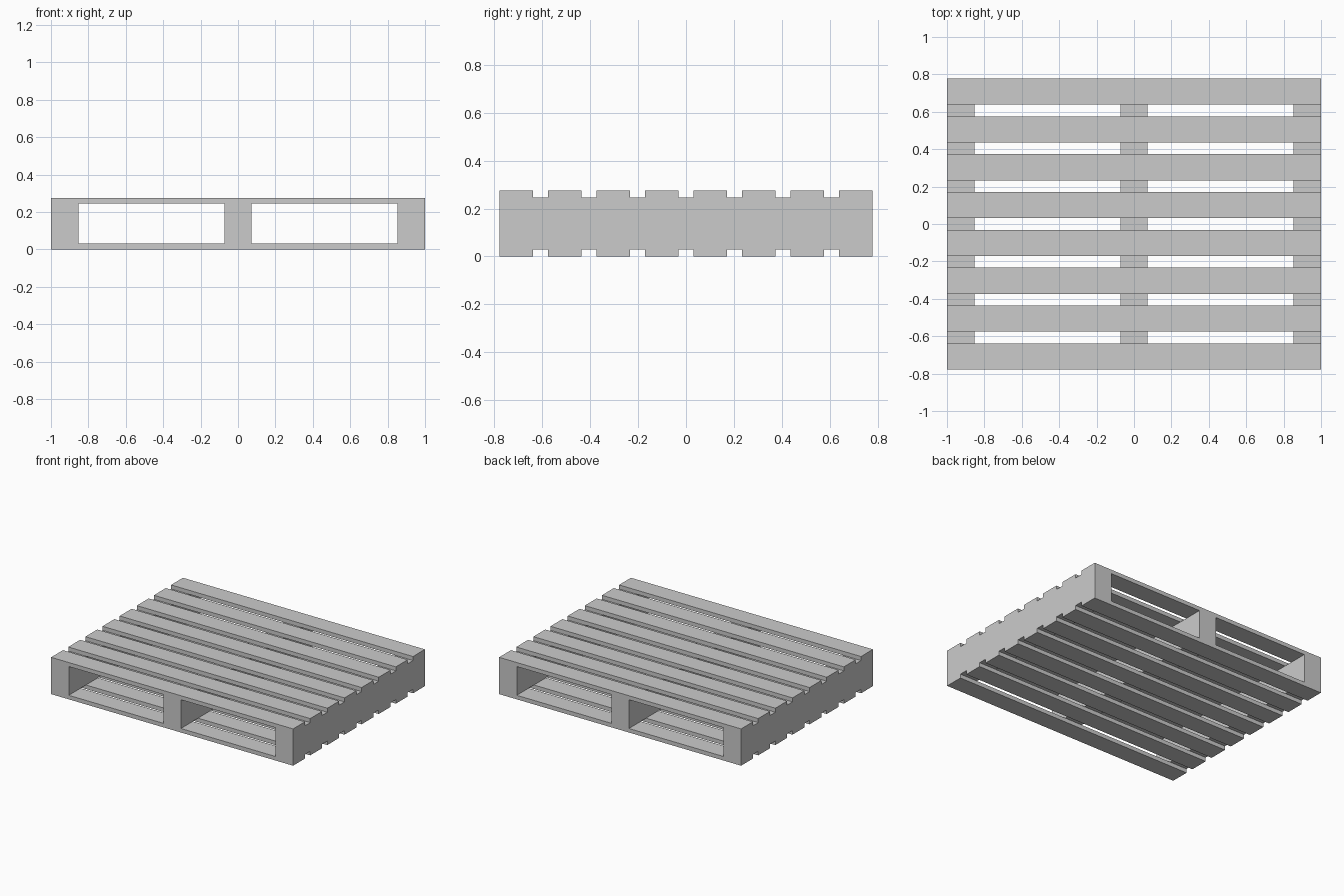
import bpy
import bmesh

cube = bpy.data.objects.get("Cube")
if cube:
    bpy.data.objects.remove(cube, do_unlink=True)

# One plain grey for the whole pallet
grey = bpy.data.materials.new("light_grey_wood")
grey.use_nodes = True
colour = (0.6, 0.6, 0.6, 1)
grey.diffuse_color = colour
grey.node_tree.nodes["Principled BSDF"].inputs["Base Color"].default_value = colour

LENGTH, DEPTH, HEIGHT = 2.0, 1.556, 0.275
BOARD_W, BOARD_T = 0.14, 0.03
BEAM_W = 0.146
BOARDS = 8


def box(name, size, centre):
    """Flat-shaded box with its size baked into the mesh."""
    mesh = bpy.data.meshes.new(name)
    bm = bmesh.new()
    bmesh.ops.create_cube(bm, size=1)
    bmesh.ops.scale(bm, vec=size, verts=bm.verts)
    bm.to_mesh(mesh)
    bm.free()
    mesh.materials.append(grey)
    obj = bpy.data.objects.new(name, mesh)
    obj.location = centre
    bpy.context.collection.objects.link(obj)
    return obj


# Three beams running front to back
beam_x = (LENGTH - BEAM_W) / 2
for side, x in (("right", -beam_x), ("middle", 0), ("left", beam_x)):
    box(f"{side}_beam", (BEAM_W, DEPTH, HEIGHT - 2 * BOARD_T), (x, 0, HEIGHT / 2))

# Matching rows of deck boards above and below the beams
pitch = (DEPTH - BOARD_W) / (BOARDS - 1)
for deck, z in (("bottom", BOARD_T / 2), ("top", HEIGHT - BOARD_T / 2)):
    for i in range(BOARDS):
        y = (BOARD_W - DEPTH) / 2 + i * pitch
        box(f"{deck}_board_{i + 1}", (LENGTH, BOARD_W, BOARD_T), (0, y, z))
